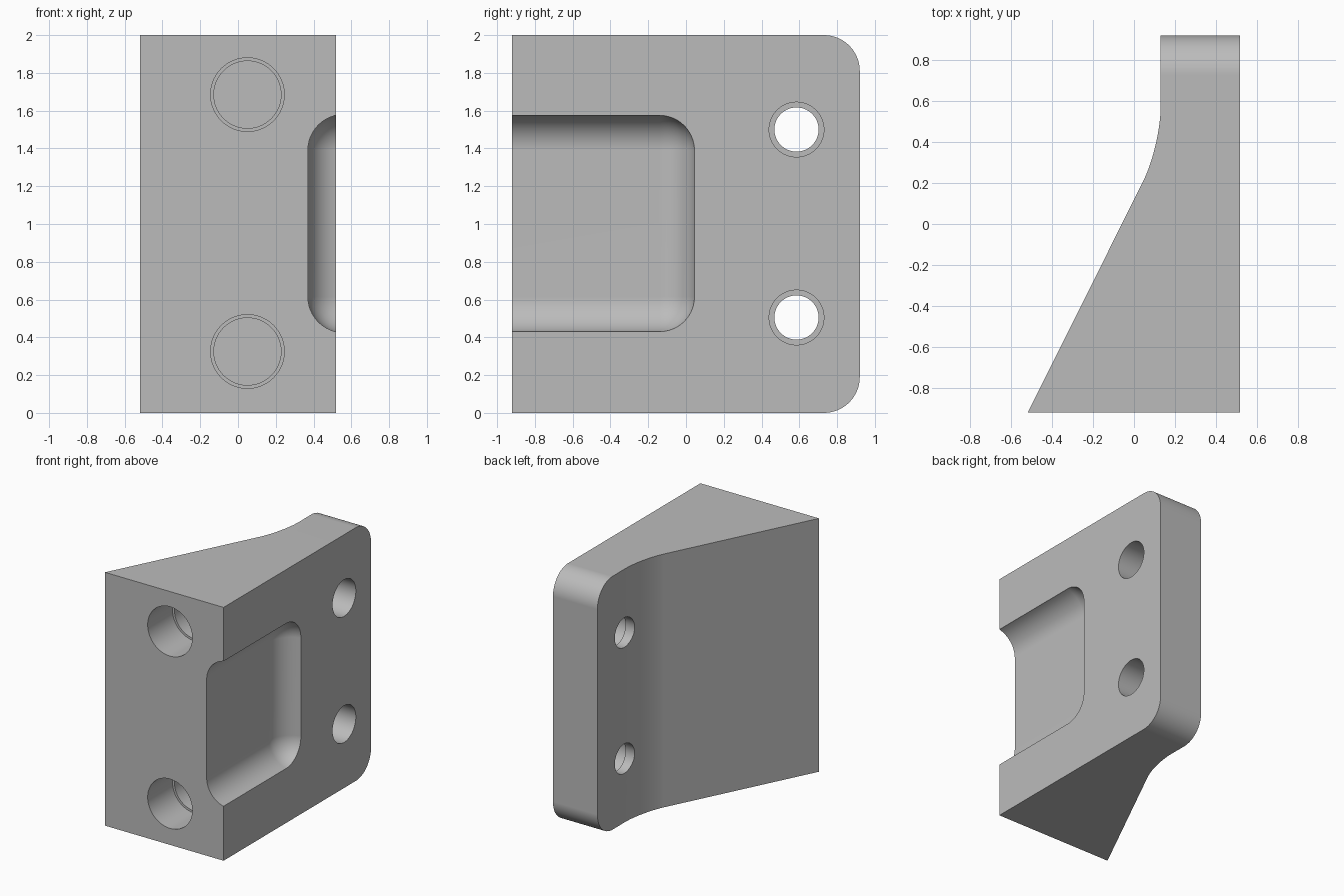
import bpy
import bmesh
from math import radians
from mathutils import Matrix, Vector

old = bpy.data.objects.get("Cube")
if old:
    bpy.data.objects.remove(old, do_unlink=True)

HALF_X, HALF_Y, HEIGHT = 0.518, 0.92, 2.0
PLATE_X, BEND_Y = 0.13, 0.38
FILLET = 0.19

grey = bpy.data.materials.new("plain grey")
grey.use_nodes = True
grey.diffuse_color = (0.5, 0.5, 0.5, 1)
grey.node_tree.nodes["Principled BSDF"].inputs["Base Color"].default_value = (0.5, 0.5, 0.5, 1)


def make_object(name, bm):
    mesh = bpy.data.meshes.new(name)
    bmesh.ops.recalc_face_normals(bm, faces=bm.faces[:])
    bm.to_mesh(mesh)
    bm.free()
    mesh.materials.append(grey)
    obj = bpy.data.objects.new(name, mesh)
    bpy.context.collection.objects.link(obj)
    return obj


def round_edges(bm, edges, radius, segments):
    bmesh.ops.bevel(bm, geom=edges, offset=radius, offset_type='OFFSET',
                    segments=segments, profile=0.5, affect='EDGES', clamp_overlap=True)


def cylinder(name, start, end, radius):
    """Round cutter running from start to end."""
    start, end = Vector(start), Vector(end)
    axis = end - start
    bm = bmesh.new()
    turn = axis.to_track_quat('Z', 'Y').to_matrix().to_4x4()
    bmesh.ops.create_cone(bm, cap_ends=True, segments=64, radius1=radius, radius2=radius,
                          depth=axis.length,
                          matrix=Matrix.Translation((start + end) / 2) @ turn)
    return make_object(name, bm)


def cut(target, cutter):
    """Subtract the cutter, bake the result and discard the cutter."""
    mod = target.modifiers.new("cut", 'BOOLEAN')
    mod.operation, mod.solver, mod.object = 'DIFFERENCE', 'EXACT', cutter
    graph = bpy.context.evaluated_depsgraph_get()
    baked = bpy.data.meshes.new_from_object(target.evaluated_get(graph))
    target.modifiers.clear()
    target.data = baked
    bpy.data.objects.remove(cutter, do_unlink=True)


# Wedge block with a flat mounting plate at the back
bm = bmesh.new()
outline = [(-HALF_X, -HALF_Y), (HALF_X, -HALF_Y), (HALF_X, HALF_Y),
           (PLATE_X, HALF_Y), (PLATE_X, BEND_Y)]
base = bm.faces.new([bm.verts.new((x, y, 0)) for x, y in outline])
top = bmesh.ops.extrude_face_region(bm, geom=[base])["geom"]
bmesh.ops.translate(bm, vec=(0, 0, HEIGHT),
                    verts=[v for v in top if isinstance(v, bmesh.types.BMVert)])
bmesh.ops.recalc_face_normals(bm, faces=bm.faces[:])

# Round the back corners and the bend between plate and wedge
rounded = []
for edge in bm.edges:
    a, b = (v.co for v in edge.verts)
    back_corner = min(a.y, b.y) > HALF_Y - 0.01 and abs(a.z - b.z) < 0.01
    bend = all(abs(p.y - BEND_Y) < 0.01 for p in (a, b))
    if back_corner or bend:
        rounded.append(edge)
round_edges(bm, rounded, FILLET, 16)
bracket = make_object("wedge_bracket", bm)

# Rounded pocket in the side, open to the front
bm = bmesh.new()
low, high = Vector((0.37, -1.6, 0.425)), Vector((1.2, 0.05, 1.58))
bmesh.ops.create_cube(bm, size=1, matrix=Matrix.Translation((low + high) / 2)
                      @ Matrix.Diagonal((*(high - low), 1)))
round_edges(bm, bm.edges[:], FILLET, 12)
cut(bracket, make_object("pocket_cutter", bm))

# Stepped blind bores in the front
for z in (0.325, 1.685):
    cut(bracket, cylinder("bore_cutter", (0.05, -1.1, z), (0.05, -0.61, z), 0.195))
    cut(bracket, cylinder("inner_bore_cutter", (0.05, -0.8, z), (0.05, -0.4, z), 0.178))

# Counterbored screw holes through the plate
for z in (0.505, 1.5):
    cut(bracket, cylinder("screw_cutter", (0, 0.585, z), (0.7, 0.585, z), 0.117))
    cut(bracket, cylinder("screw_head_cutter", (PLATE_X + 0.07, 0.585, z), (0.7, 0.585, z), 0.145))

# Smooth the curves and keep the flats flat
bpy.ops.object.select_all(action='DESELECT')
bracket.select_set(True)
bpy.context.view_layer.objects.active = bracket
bpy.ops.object.shade_smooth_by_angle(angle=radians(30))
weighted = bracket.modifiers.new("flat faces", 'WEIGHTED_NORMAL')
weighted.keep_sharp = True
